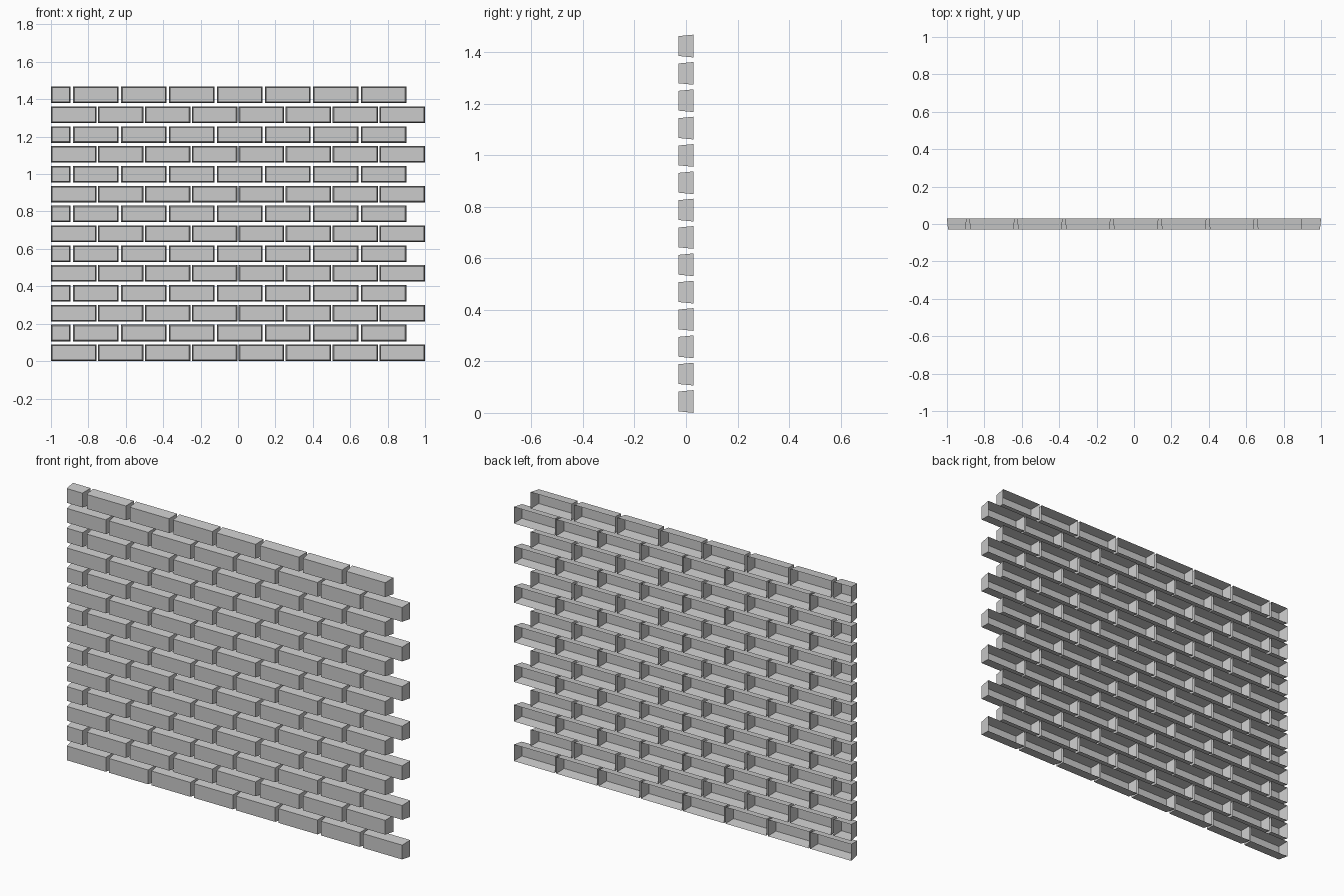
import bpy
import bmesh
from mathutils import Vector

cube = bpy.data.objects.get("Cube")
if cube:
    bpy.data.objects.remove(cube, do_unlink=True)

# Overall sizes
COURSES = 14
RISE = 0.1061      # spacing between courses
HEIGHT = 0.0885    # brick height
DEPTH = 0.06
BRICK = 0.243      # full brick length
HALF = 0.105       # cut brick length
TAPER = 0.006      # how far the front face shrinks on each edge

# Single stone colour
stone = bpy.data.materials.new("grey_stone")
stone.use_nodes = True
colour = (0.6, 0.6, 0.6, 1)
stone.diffuse_color = colour
stone.node_tree.nodes["Principled BSDF"].inputs["Base Color"].default_value = colour


def add_brick(bm, left, length):
    """Tapered hollow brick, open at the back."""
    verts = bmesh.ops.create_cube(bm, size=1)["verts"]
    for v in verts:
        inset = TAPER if v.co.y < 0 else 0
        v.co = Vector((left + length / 2 + v.co.x * (length - 2 * inset),
                       v.co.y * DEPTH,
                       v.co.z * (HEIGHT - 2 * inset)))
    back = [f for f in {f for v in verts for f in v.link_faces}
            if all(v.co.y > 0 for v in f.verts)]
    bmesh.ops.delete(bm, geom=back, context='FACES_ONLY')


def make_course_mesh(name, bricks):
    bm = bmesh.new()
    for left, length in bricks:
        add_brick(bm, left, length)
    mesh = bpy.data.meshes.new(name)
    bm.to_mesh(mesh)
    bm.free()
    mesh.materials.append(stone)
    return mesh


# Two alternating courses: full bricks, and a cut brick followed by full ones
step = (2 - BRICK) / 7
full = make_course_mesh("full_course", [(-1 + i * step, BRICK) for i in range(8)])
offset = make_course_mesh("offset_course", [(-1, HALF)] +
                          [(-0.881 + i * 0.2563, BRICK) for i in range(7)])

# Stack the courses into a wall
for row in range(COURSES):
    mesh = offset if row % 2 else full
    course = bpy.data.objects.new(f"brick_course_{row + 1}", mesh)
    course.location.z = HEIGHT / 2 + row * RISE
    bpy.context.collection.objects.link(course)
